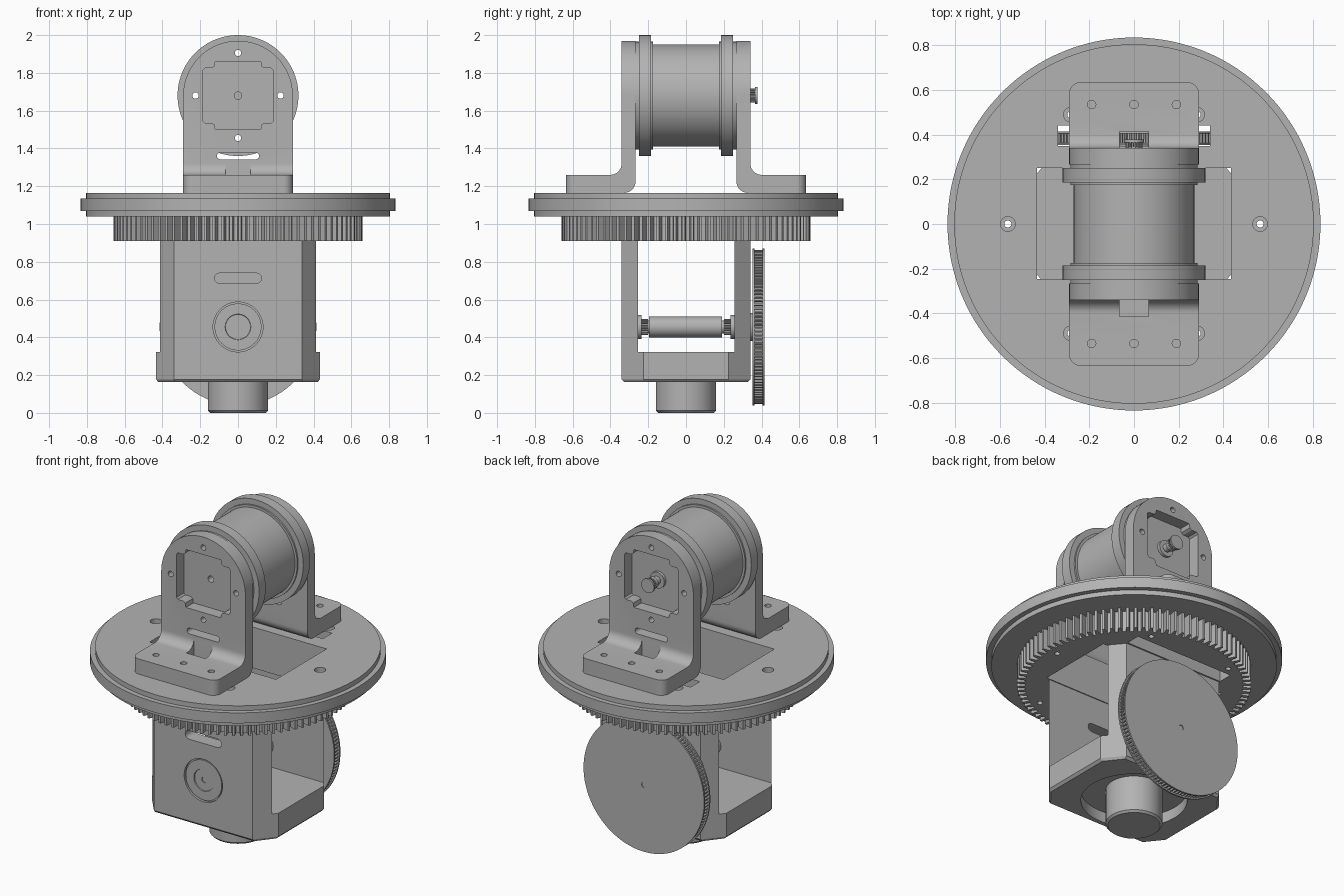
import bpy, bmesh, math
from math import pi, sin, cos

if "Cube" in bpy.data.objects:
    bpy.data.objects.remove(bpy.data.objects["Cube"])

GREY = (0.45, 0.45, 0.45, 1)
mat = bpy.data.materials.new("plain grey")
mat.use_nodes = True
mat.diffuse_color = GREY
mat.node_tree.nodes["Principled BSDF"].inputs["Base Color"].default_value = GREY

AXES = {"X": lambda u, v, w: (w, u, v),
        "Y": lambda u, v, w: (u, w, v),
        "Z": lambda u, v, w: (u, v, w)}


def loft(name, rings):
    """Skin a stack of equal-length point rings and cap both ends."""
    bm = bmesh.new()
    rows = [[bm.verts.new(p) for p in ring] for ring in rings]
    n = len(rows[0])
    for a, b in zip(rows, rows[1:]):
        for i in range(n):
            j = (i + 1) % n
            bm.faces.new((a[i], a[j], b[j], b[i]))
    bm.faces.new(rows[0])
    bm.faces.new(rows[-1])
    bmesh.ops.recalc_face_normals(bm, faces=bm.faces)
    me = bpy.data.meshes.new(name)
    bm.to_mesh(me)
    bm.free()
    me.materials.append(mat)
    ob = bpy.data.objects.new(name, me)
    bpy.context.collection.objects.link(ob)
    return ob


def prism(name, pts, axis, lo, hi):
    return loft(name, [[AXES[axis](u, v, w) for u, v in pts] for w in (lo, hi)])


def box(name, x, y, z):
    pts = [(x[0], y[0]), (x[1], y[0]), (x[1], y[1]), (x[0], y[1])]
    return prism(name, pts, "Z", *z)


def arc(cu, cv, r, a0, a1, n=8):
    steps = [math.radians(a0 + (a1 - a0) * i / n) for i in range(n + 1)]
    return [(cu + r * cos(a), cv + r * sin(a)) for a in steps]


def turned(name, profile, axis="Z", c=(0, 0), n=64):
    """Turn a (radius, height) profile about an axis through c."""
    return loft(name, [[AXES[axis](c[0] + r * cos(2 * pi * i / n), c[1] + r * sin(2 * pi * i / n), h)
                        for i in range(n)] for r, h in profile])


def rod(name, r, lo, hi, axis="Z", c=(0, 0), n=64):
    return turned(name, [(r, lo), (r, hi)], axis, c, n)


def toothed(name, r_out, r_in, teeth, axis, c, lo, hi):
    pts = []
    for i in range(teeth):
        for f, r in ((0, r_in), (0.42, r_in), (0.55, r_out), (0.87, r_out)):
            a = 2 * pi * (i + f) / teeth
            pts.append((c[0] + r * cos(a), c[1] + r * sin(a)))
    return prism(name, pts, axis, lo, hi)


def carve(ob, cutters, op="DIFFERENCE"):
    bpy.context.view_layer.objects.active = ob
    for c in cutters:
        m = ob.modifiers.new("carve", "BOOLEAN")
        m.operation, m.solver, m.object = op, "EXACT", c
        bpy.ops.object.modifier_apply(modifier=m.name)
        bpy.data.objects.remove(c)
    return ob


def stadium(half, r, z):
    return arc(half - r, z, r, -90, 90) + arc(r - half, z, r, 90, 270)


# Turntable disc with the ring gear below it
disc = turned("turntable_disc", [(0.805, 1.04), (0.805, 1.07), (0.835, 1.07), (0.835, 1.135),
                                 (0.805, 1.135), (0.805, 1.165)], n=128)
gear = toothed("ring_gear", 0.66, 0.615, 90, "Z", (0, 0), 0.91, 1.04)
spots = [(0.565 * cos(k * pi / 3), 0.565 * sin(k * pi / 3)) for k in range(6)]
for part in (disc, gear):
    tools = [box("cut", (-0.435, 0.435), (-0.247, 0.25), (0.8, 1.3)),
             box("cut", (-0.34, 0.34), (0.35, 0.44), (0.8, 1.3))]
    tools += [rod("cut", 0.016, 0.8, 1.3, c=p, n=20) for p in spots]
    if part is disc:
        tools += [rod("cut", 0.033, 1.12, 1.3, c=p, n=24) for p in spots]
    carve(part, tools)

# Upper motor with its end flanges
MZ = (0, 1.68)
motor = turned("upper_motor", [(0.285, -0.267), (0.285, -0.25), (0.32, -0.25), (0.32, -0.185), (0.285, -0.185),
                               (0.285, -0.175), (0.27, -0.175), (0.27, 0.175), (0.285, 0.175), (0.285, 0.185),
                               (0.32, 0.185), (0.32, 0.25), (0.285, 0.25), (0.285, 0.267)], "Y", MZ, 96)
bolts = [(0.225 * cos(k * pi / 2), 1.68 + 0.225 * sin(k * pi / 2)) for k in range(4)]
carve(motor, [rod("cut", 0.017, -0.5, 0.5, "Y", p, 20) for p in bolts]
      + [rod("cut", 0.02, -0.5, -0.2, "Y", MZ, 20)])
turned("motor_shaft", [(0.05, 0.26), (0.05, 0.285), (0.025, 0.285), (0.025, 0.32),
                       (0.035, 0.32), (0.035, 0.345)], "Y", MZ, 32)
toothed("motor_pinion", 0.038, 0.031, 18, "Y", MZ, 0.34, 0.37)
rod("pinion_flange", 0.044, 0.366, 0.378, "Y", MZ, 32)

# L-shaped motor brackets, front and back
for name, turn in (("front_bracket", 0), ("back_bracket", pi)):
    side = ([(-0.635, 1.165)] + arc(-0.327, 1.225, 0.06, -90, 0)
            + [(-0.267, 2.0), (-0.341, 2.0)] + arc(-0.401, 1.32, 0.06, 0, -90) + [(-0.635, 1.26)])
    bracket = prism(name, side, "X", -0.29, 0.29)
    arch = prism("cut", [(-0.29, 1.0), (0.29, 1.0)] + arc(0, 1.68, 0.29, 0, 180, 40), "Y", -0.8, 0)
    plan = prism("cut", [(-0.3, 0), (-0.3, -0.4)] + arc(-0.24, -0.585, 0.05, 180, 270)
                 + arc(0.24, -0.585, 0.05, 270, 360) + [(0.3, -0.4), (0.3, 0)], "Z", 1.0, 2.2)
    carve(bracket, [arch, plan], "INTERSECT")
    window = []
    for su, sv in ((1, 1), (-1, 1), (-1, -1), (1, -1)):
        corner = [(0.185, 0.135), (0.175, 0.145), (0.14, 0.145), (0.125, 0.155), (0.12, 0.18)]
        window += [(su * u, 1.68 + sv * v) for u, v in corner[::su * sv]]
    carve(bracket, [prism("cut", window, "Y", -0.5, 0),
                    prism("cut", stadium(0.112, 0.018, 1.36), "Y", -0.5, 0),
                    box("cut", (-0.065, 0.065), (-0.415, -0.3412), (1.1, 1.4))]
          + [rod("cut", 0.017, -0.5, 0, "Y", p, 20) for p in bolts]
          + [rod("cut", 0.019, 1.1, 1.4, c=(x, -0.535), n=20) for x in (-0.19, 0, 0.19)])
    bracket.rotation_euler.z = turn

# Lower yoke: chamfered block with an open middle
LZ = (0, 0.455)


def outline(inset):
    a, b, c, d = 0.435 - inset, 0.225, 0.34, 0.341 - inset
    return [(a, -b), (a, b), (c, d), (-c, d), (-a, b), (-a, -b), (-c, -d), (c, -d)]


yoke = loft("lower_yoke", [[(x, y, z) for x, y in outline(i)]
                           for i, z in ((0.014, 0.163), (0, 0.178), (0, 0.915))])
carve(yoke, [box("cut", (-1, 1), (-0.253, 0.257), (0.323, 1.2)),
             rod("cut", 0.3, 0.0, 0.23),
             prism("cut", stadium(0.125, 0.027, 0.713), "Y", -0.5, 0),
             rod("cut", 0.132, -0.5, -0.325, "Y", LZ)])
hub = turned("front_bearing", [(0.124, -0.32), (0.124, -0.337), (0.068, -0.337), (0.066, -0.331)], "Y", LZ)
carve(hub, [rod("cut", 0.018, -0.5, -0.325, "Y", LZ, 20)])

# Lower motor sticking out under the yoke
turned("lower_motor", [(0.148, 0), (0.16, 0.012), (0.16, 0.26)])

# Cross shaft between the yoke walls
turned("cross_shaft", [(0.035, -0.26), (0.035, -0.195), (0.055, -0.195), (0.055, 0.19),
                       (0.035, 0.19), (0.035, 0.36)], "Y", LZ, 40)
for s, name in ((-1, "front"), (1, "back")):
    lo, hi = sorted((s * 0.2, s * 0.235))
    toothed(name + "_shaft_pinion", 0.042, 0.035, 18, "Y", LZ, lo, hi)
    lo, hi = sorted((s * 0.235, s * 0.258))
    rod(name + "_shaft_flange", 0.063, lo, hi, "Y", LZ, 40)

# Large drive wheel at the back
rod("wheel_boss", 0.075, 0.335, 0.36, "Y", LZ)
toothed("drive_wheel_teeth", 0.408, 0.398, 120, "Y", LZ, 0.357, 0.41)
rod("drive_wheel_inner_flange", 0.415, 0.353, 0.363, "Y", LZ, 96)
face = rod("drive_wheel_outer_flange", 0.415, 0.405, 0.415, "Y", LZ, 96)
carve(face, [rod("cut", 0.016, 0.408, 0.5, "Y", LZ, 20)])

# Smooth round surfaces, keep edges sharp
bpy.ops.object.select_all(action="DESELECT")
for ob in bpy.context.collection.objects:
    if ob.type == "MESH":
        ob.select_set(True)
        bpy.context.view_layer.objects.active = ob
bpy.ops.object.shade_smooth_by_angle(angle=math.radians(25))
